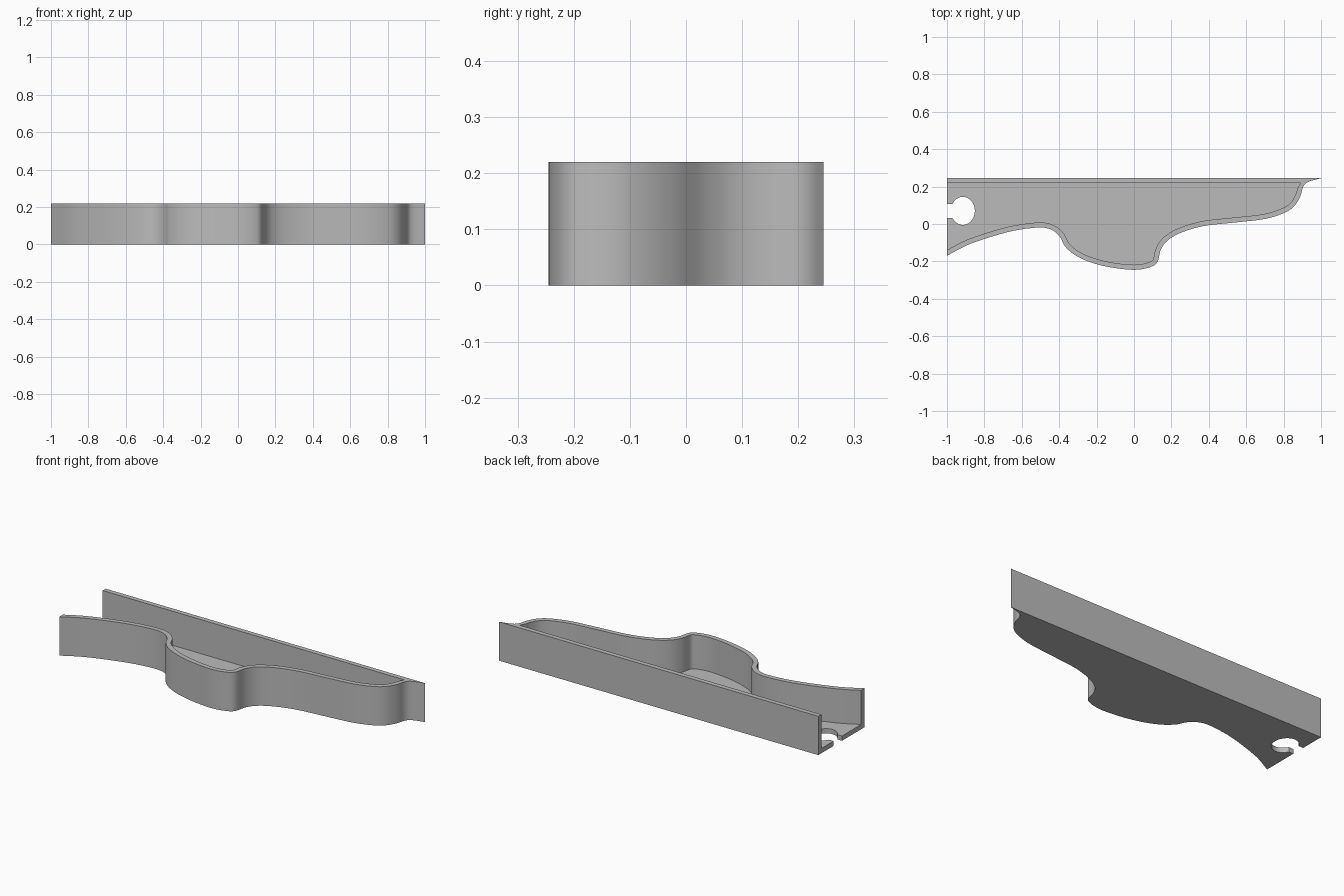
import bpy, bmesh, math
from mathutils import Vector

HEIGHT, WALL, FLOOR, BACK = 0.22, 0.027, 0.027, 0.245

if "Cube" in bpy.data.objects:
    bpy.data.objects.remove(bpy.data.objects["Cube"])

grey = bpy.data.materials.new("plain grey")
grey.use_nodes = True
colour = (0.5, 0.5, 0.5, 1)
grey.diffuse_color = colour
grey.node_tree.nodes["Principled BSDF"].inputs["Base Color"].default_value = colour

# Wavy front profile, from the open end to the pointed tip
FRONT = [(-1, -.17), (-.9, -.117), (-.8, -.08), (-.67, -.042), (-.56, -.023), (-.48, -.02),
         (-.43, -.037), (-.395, -.07), (-.37, -.118), (-.32, -.163), (-.24, -.202),
         (-.13, -.231), (0, -.245), (.085, -.231), (.125, -.203), (.143, -.138),
         (.18, -.088), (.255, -.045), (.377, -.01), (.54, .008), (.7, .027), (.805, .06),
         (.858, .097), (.89, .15), (.905, .2), (.933, .226), (1, BACK)]


def smooth_path(points, steps=5):
    """Catmull-Rom curve through the points."""
    p = [Vector(q) for q in points]
    p = [2 * p[0] - p[1]] + p + [2 * p[-1] - p[-2]]
    path = []
    for a, b, c, d in zip(p, p[1:], p[2:], p[3:]):
        for i in range(steps):
            t = i / steps
            path.append(0.5 * (2 * b + (c - a) * t + (2 * a - 5 * b + 4 * c - d) * t * t
                               + (3 * b - a - 3 * c + d) * t ** 3))
    return path + [p[-2]]


def inset_path(path, distance):
    """Shift the path sideways, towards the back."""
    result = []
    for i, point in enumerate(path):
        along = (path[min(i + 1, len(path) - 1)] - path[max(i - 1, 0)]).normalized()
        result.append(point + distance * Vector((-along.y, along.x)))
    return result


def prism(name, outline, low, high):
    """Extrude a flat outline between two heights."""
    bm = bmesh.new()
    face = bm.faces.new([bm.verts.new((p[0], p[1], low)) for p in outline])
    top = bmesh.ops.extrude_face_region(bm, geom=[face])["geom"]
    bmesh.ops.translate(bm, vec=(0, 0, high - low),
                        verts=[v for v in top if isinstance(v, bmesh.types.BMVert)])
    bmesh.ops.recalc_face_normals(bm, faces=bm.faces)
    mesh = bpy.data.meshes.new(name)
    bm.to_mesh(mesh)
    bm.free()
    mesh.materials.append(grey)
    obj = bpy.data.objects.new(name, mesh)
    bpy.context.collection.objects.link(obj)
    return obj


# Solid tray body
front = smooth_path(FRONT)
tray = prism("tray", front + [(-1, BACK)], 0, HEIGHT)

# Cavity, open at the left end of the outline
inner_back = BACK - WALL
inner = [p for p in inset_path(front, WALL) if p.y < inner_back - 0.02 and p.x > -1]
slope = (inner[1] - inner[0]).normalized()
start = inner[0] - slope * 0.2
cavity = prism("cavity_cutter",
               [start] + inner + [(.89, inner_back), (start.x, inner_back)], FLOOR, HEIGHT + 0.1)

# Keyhole notch through the floor
centre_x, centre_y, radius_x, radius_y = -.915, .07, .064, .075
first = math.radians(-150)
notch = [(-1.1, centre_y - radius_y / 2)]
for i in range(33):
    angle = first + i / 32 * math.radians(300)
    notch.append((centre_x + radius_x * math.cos(angle), centre_y + radius_y * math.sin(angle)))
notch.append((-1.1, centre_y + radius_y / 2))
keyhole = prism("keyhole_cutter", notch, -0.1, FLOOR + 0.05)

# Cut the body, then drop the cutters
bpy.context.view_layer.objects.active = tray
tray.select_set(True)
for cutter in (cavity, keyhole):
    cutter.hide_render = True
    cut = tray.modifiers.new(cutter.name, "BOOLEAN")
    cut.operation, cut.solver, cut.object = "DIFFERENCE", "EXACT", cutter
    bpy.ops.object.modifier_apply(modifier=cut.name)
    bpy.data.objects.remove(cutter)

bpy.ops.object.shade_smooth_by_angle(angle=math.radians(30))
